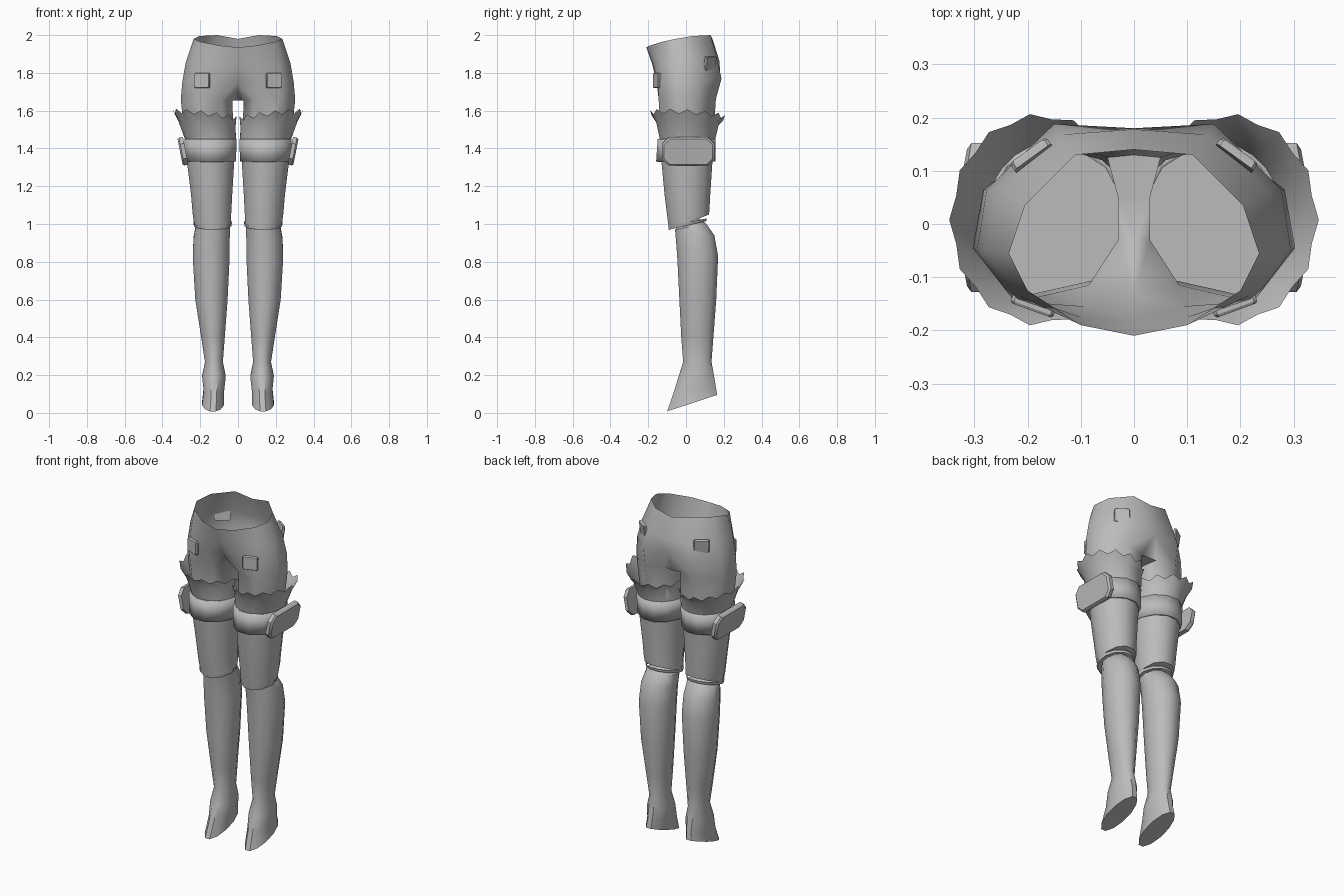
import bpy, bmesh, math
from mathutils import Matrix, Vector

if "Cube" in bpy.data.objects:
    bpy.data.objects.remove(bpy.data.objects["Cube"])

grey = bpy.data.materials.new("plain_grey")
grey.diffuse_color = (0.5, 0.5, 0.5, 1)
grey.use_nodes = True
grey.node_tree.nodes["Principled BSDF"].inputs["Base Color"].default_value = grey.diffuse_color


def finish(name, bm, angle=40, mirror=True, merge=False):
    """Turn a bmesh into a smooth-shaded object mirrored across x."""
    bmesh.ops.recalc_face_normals(bm, faces=bm.faces[:])
    me = bpy.data.meshes.new(name)
    bm.to_mesh(me)
    bm.free()
    ob = bpy.data.objects.new(name, me)
    bpy.context.collection.objects.link(ob)
    me.materials.append(grey)
    bpy.ops.object.select_all(action='DESELECT')
    ob.select_set(True)
    bpy.context.view_layer.objects.active = ob
    bpy.ops.object.shade_smooth_by_angle(angle=math.radians(angle))
    if mirror:
        m = ob.modifiers.new("mirror", 'MIRROR')
        m.use_mirror_merge = merge
        m.merge_threshold = 0.001
    return ob


def bridge(bm, a, b, closed=True):
    n = len(a)
    for i in range(n if closed else n - 1):
        j = (i + 1) % n
        bm.faces.new((a[i], a[j], b[j], b[i]))


def tube(name, rings, n=12, cap=(True, True), angle=40):
    """Loft rings given as (x0, x1, y0, y1, z_front, z_back)."""
    bm = bmesh.new()
    loops = []
    for x0, x1, y0, y1, zf, zb in rings:
        loop = []
        for i in range(n):
            t = 2 * math.pi * (i + 0.5) / n
            s, c = math.sin(t), math.cos(t)
            k = 1 / math.cos(math.pi / n)  # polygon touches its bounds
            loop.append(bm.verts.new(((x0 + x1) / 2 + (x1 - x0) / 2 * c * k,
                                      (y0 + y1) / 2 + (y1 - y0) / 2 * s * k,
                                      zf + (zb - zf) * (s * k + 1) / 2)))
        loops.append(loop)
    for a, b in zip(loops, loops[1:]):
        bridge(bm, a, b)
    if cap[0]:
        bm.faces.new(loops[0])
    if cap[1]:
        bm.faces.new(loops[-1])
    return finish(name, bm, angle)


def plate(name, size, loc, rot, chamfer):
    """Thin plate lying in local xz with chamfered corners."""
    w, d, h = (s / 2 for s in size)
    c = chamfer
    out = [(-w + c, -h), (w - c, -h), (w, -h + c), (w, h - c),
           (w - c, h), (-w + c, h), (-w, h - c), (-w, -h + c)]
    bm = bmesh.new()
    a = [bm.verts.new((x, d, z)) for x, z in out]
    b = [bm.verts.new((x, -d * 0.4, z)) for x, z in out]
    e = [bm.verts.new((x * 0.92, -d, z * 0.92)) for x, z in out]
    bridge(bm, a, b)
    bridge(bm, b, e)
    bm.faces.new(a)
    bm.faces.new(e)
    m = Matrix.Translation(loc) @ Matrix.Rotation(math.radians(rot[1]), 4, 'Z') \
        @ Matrix.Rotation(math.radians(rot[0]), 4, 'X')
    bm.transform(m)
    return finish(name, bm, 30)


# Hips: open waist narrowing to a crotch strip and two leg openings
bm = bmesh.new()
waist = [(0, -.21, 1.935), (.1, -.19, 1.945), (.2, -.125, 1.965), (.235, -.055, 1.98),
         (.205, .035, 1.995), (.11, .13, 2.0), (0, .14, 1.98)]
upper = [(0, -.18, 1.85), (.1, -.175, 1.85), (.215, -.135, 1.85), (.278, -.05, 1.85),
         (.25, .065, 1.86), (.135, .168, 1.86), (0, .178, 1.86)]
lower = [(0, -.135, 1.75), (.09, -.155, 1.75), (.225, -.145, 1.75), (.295, -.05, 1.75),
         (.277, .065, 1.76), (.15, .188, 1.77), (0, .18, 1.78)]
thigh_top = [(.03, -.03, 1.655), (.085, -.115, 1.66), (.215, -.145, 1.66), (.303, -.045, 1.66),
             (.283, .065, 1.66), (.16, .158, 1.66), (.05, .125, 1.66), (.03, .05, 1.655)]
W, U, L, T = ([bm.verts.new(p) for p in r] for r in (waist, upper, lower, thigh_top))
C0, C1, C2 = (bm.verts.new((0, y, 1.655)) for y in (-.03, .05, .13))
bridge(bm, W, U, False)
bridge(bm, U, L, False)
bridge(bm, L[1:6], T[1:6], False)
for f in ((L[0], L[1], T[1]), (L[0], T[1], T[0], C0), (L[5], L[6], T[5]),
          (L[6], C2, T[6], T[5]), (C0, T[0], T[7], C1), (C1, T[7], T[6], C2)):
    bm.faces.new(f)
bottom = [bm.verts.new((.152 + (v.co.x - .165) * .95, v.co.y * .92, 1.47)) for v in T]
bridge(bm, T, bottom)
finish("hips", bm, 60, merge=True)

# Ruffled cuff flaring upward, with a scalloped rim
bm = bmesh.new()
loops = []
n = 26
for k, (cx, rx, ry, z) in enumerate(((.146, .135, .148, 1.45), (.162, .151, .165, 1.53),
                                    (.175, .168, .195, 1.575))):
    loop = []
    for i in range(n):
        t = 2 * math.pi * i / n
        wob = (1 if i % 2 == 0 else -1) * k / 2
        r = 1 + .025 * wob
        lift = k / 2 * (.02 * math.cos(t) - .012 * math.sin(t) + .012 * wob)
        loop.append(bm.verts.new((cx + rx * r * math.cos(t), .008 + ry * r * math.sin(t), z + lift)))
    loops.append(loop)
bridge(bm, loops[0], loops[1])
bridge(bm, loops[1], loops[2])
finish("ruffle_cuff", bm, 50)

# Thigh, strap and lower leg with the pointed foot
tube("thigh", [(.012, .276, -.142, .148, 1.45, 1.45), (.02, .27, -.13, .14, 1.33, 1.33),
               (.031, .248, -.113, .128, 1.15, 1.15), (.036, .24, -.098, .125, 1.03, 1.09),
               (.036, .232, -.09, .122, .968, 1.05)])
strap = tube("thigh_strap", [(.007, .284, -.15, .155, 1.45, 1.45),
                             (.011, .278, -.158, .155, 1.33, 1.33)], cap=(False, False))
sol = strap.modifiers.new("thickness", 'SOLIDIFY')
sol.thickness = 0.012
tube("knee_band", [(.033, .236, -.094, .11, .985, 1.03),
                   (.036, .232, -.092, .108, .97, 1.015)], cap=(False, False))
tube("lower_leg", [(.085, .185, -.02, .07, 1.01, 1.03), (.042, .225, -.058, .108, .97, 1.0),
                   (.044, .236, -.052, .15, .9, .94), (.045, .239, -.045, .17, .8, .83),
                   (.055, .226, -.035, .16, .6, .6), (.07, .195, -.025, .145, .4, .4),
                   (.08, .175, -.015, .135, .27, .27), (.065, .19, -.04, .148, .19, .2),
                   (.073, .182, -.068, .156, .1, .15), (.075, .19, -.1, .165, .008, .095)])

# Side pouch on the strap and small patches on the hips
plate("side_pouch", (.28, .03, .15), Vector((.292, .012, 1.385)), (11, 90), .035)
plate("front_patch", (.085, .016, .08), Vector((.19, -.155, 1.76)), (0, 20), .006)
plate("back_patch", (.085, .016, .08), Vector((.192, .128, 1.85)), (8, 144), .006)
